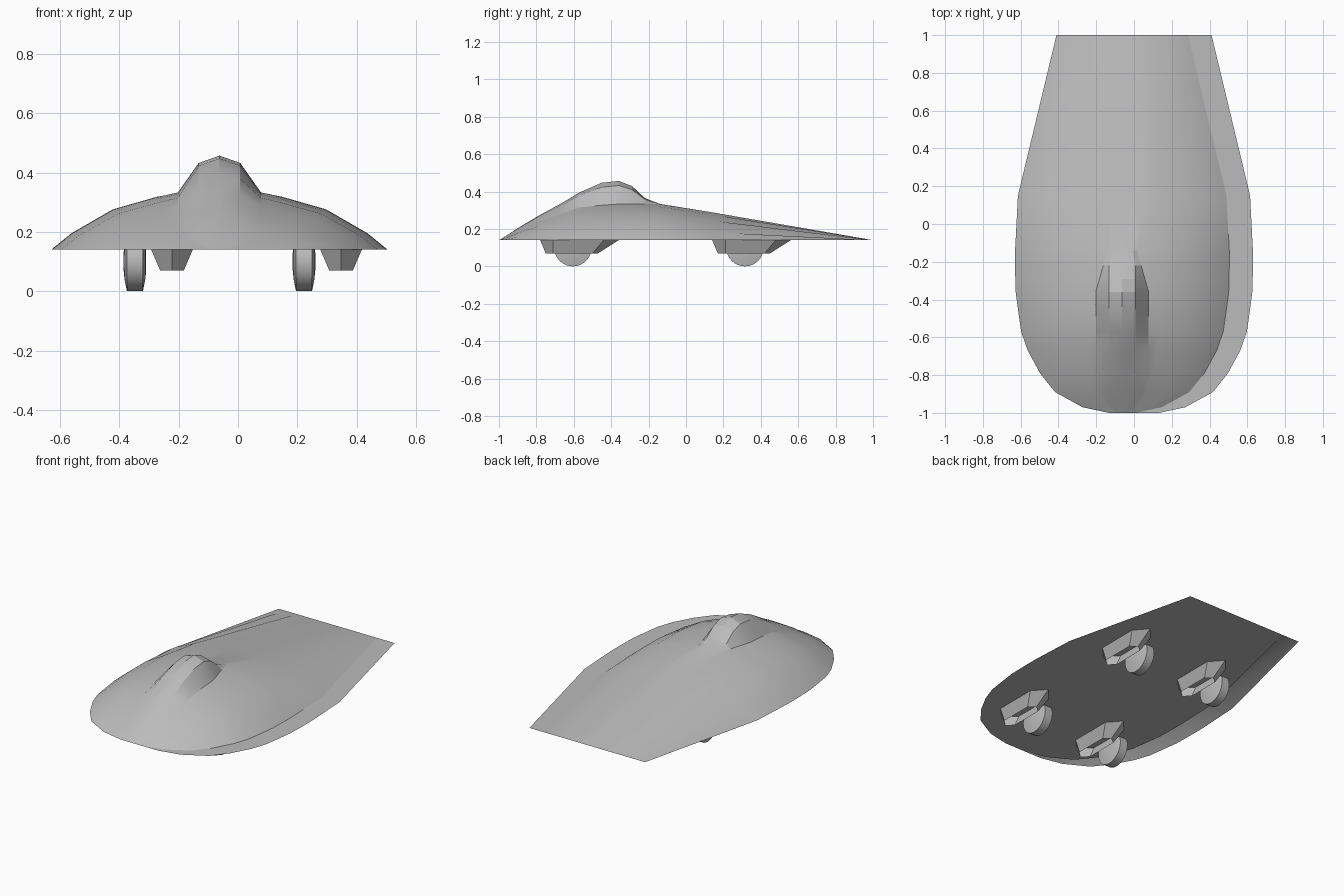
import bpy, bmesh, math

old = bpy.data.objects.get("Cube")
if old:
    bpy.data.objects.remove(old, do_unlink=True)

grey = bpy.data.materials.new("body grey")
grey.use_nodes = True
COLOR = (0.5, 0.5, 0.5, 1)
grey.diffuse_color = COLOR
grey.node_tree.nodes["Principled BSDF"].inputs["Base Color"].default_value = COLOR

BASE = 0.14        # height of the flat underside
OFFSET = 0.0625    # shell and wheels sit to -x, floor and fairings to +x


def finish(bm, name, angle=30, location=(0, 0, 0)):
    bmesh.ops.recalc_face_normals(bm, faces=bm.faces)
    mesh = bpy.data.meshes.new(name)
    bm.to_mesh(mesh)
    bm.free()
    mesh.materials.append(grey)
    obj = bpy.data.objects.new(name, mesh)
    obj.location = location
    bpy.context.collection.objects.link(obj)
    bpy.ops.object.select_all(action='DESELECT')
    obj.select_set(True)
    bpy.context.view_layer.objects.active = obj
    bpy.ops.object.shade_smooth_by_angle(angle=math.radians(angle))
    return obj


def skin(bm, rings, closed=False):
    """Join neighbouring rows of points with quads."""
    rows = [[bm.verts.new(p) for p in ring] for ring in rings]
    for a, b in zip(rows, rows[1:]):
        n = len(a)
        for i in range(n if closed else n - 1):
            j = (i + 1) % n
            bm.faces.new((a[i], a[j], b[j], b[i]))
    return rows


# Stations: y, half width, shoulder height, canopy top height, canopy half width
stations = [
    (-1.00, .07, 0, 0, .14),
    (-.97, .21, .015, .018, .14),
    (-.89, .355, .06, .07, .14),
    (-.79, .435, .105, .13, .14),
    (-.67, .50, .145, .195, .14),
    (-.57, .535, .175, .255, .14),
    (-.45, .552, .187, .307, .14),
    (-.36, .564, .193, .317, .14),
    (-.29, .566, .194, .29, .12),
    (-.22, .567, .194, .225, .10),
    (-.14, .567, .193, .194, .08),
    (.15, .552, .147, .147, .14),
    (1.00, .348, 0, 0, .14),
]
# Shoulder cross-section: fraction of half width, fraction of shoulder height
shoulder = [(.37, .92), (.634, .70), (.88, .285), (1, 0)]

# Upper shell with canopy hump
bm = bmesh.new()
rings = []
for y, w, h, c, cw in stations:
    cw = min(cw, w * .3)
    half = [(0, c), (min(.07, cw * .7), h + .8 * (c - h)), (cw, h)]
    half += [(w * f, h * g) for f, g in shoulder]
    section = [(-u, z) for u, z in reversed(half[1:])] + half
    rings.append([(u, y, BASE + z) for u, z in section])
skin(bm, rings)
finish(bm, "upper_shell", 20, (-OFFSET, 0, 0))

# Flat floor sheet
bm = bmesh.new()
outline = [(s[1], s[0], BASE) for s in stations]
outline += [(-s[1], s[0], BASE) for s in reversed(stations)]
bm.faces.new([bm.verts.new(p) for p in outline])
finish(bm, "floor_sheet", location=(OFFSET, 0, 0))


# Open tapered fairing beside each wheel
def fairing(name, x, y):
    def hexagon(w, front, rear, nose, tail, z):
        return [(0, nose, z), (w, front, z), (w, rear, z),
                (0, tail, z), (-w, rear, z), (-w, front, z)]
    bm = bmesh.new()
    skin(bm, [hexagon(.07, -.105, .165, -.175, .245, BASE),
              hexagon(.04, -.105, .105, -.145, .135, .07)], closed=True)
    finish(bm, name, location=(x, y, 0))


# Lens-shaped wheel, slightly thicker at the hub
def wheel(name, x, y, sides=32):
    bm = bmesh.new()
    profile = [(-.038, .03), (-.035, .06), (-.027, .10),
               (.027, .10), (.035, .06), (.038, .03)]
    rings = [[(px, r * math.cos(math.tau * i / sides), r * math.sin(math.tau * i / sides))
              for i in range(sides)] for px, r in profile]
    rows = skin(bm, rings, closed=True)
    bm.faces.new(rows[0])
    bm.faces.new(rows[-1])
    finish(bm, name, location=(x, y, .10))


for end, y in (("front", -.605), ("rear", .315)):
    for side, sx in (("left", 1), ("right", -1)):
        wheel(f"{end}_{side}_wheel", sx * .285 - OFFSET, y)
        fairing(f"{end}_{side}_fairing", sx * .285 + OFFSET, y)
